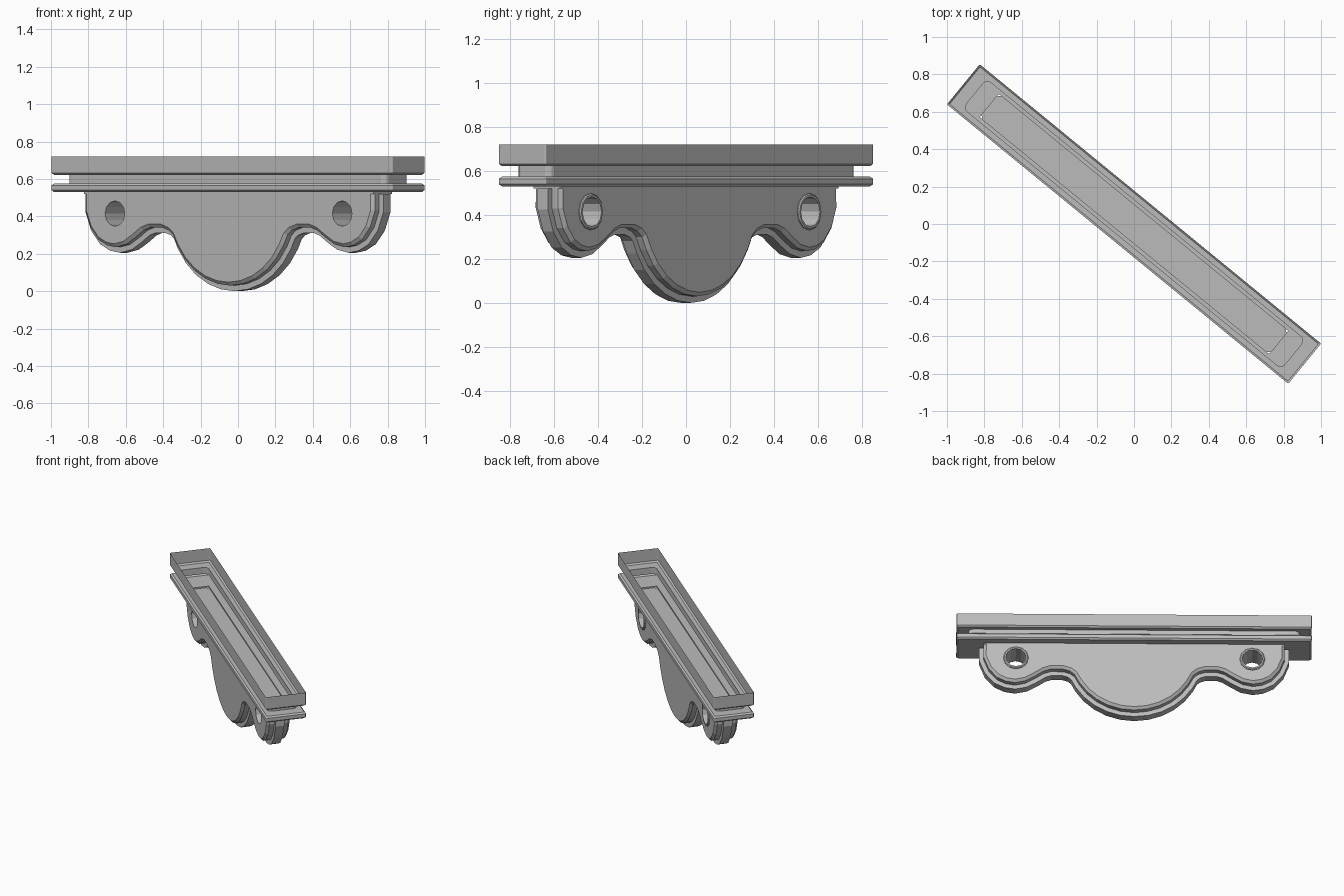
import bpy, bmesh
from math import radians, sin, cos, pi
from mathutils import Vector

cube = bpy.data.objects.get("Cube")
if cube:
    bpy.data.objects.remove(cube, do_unlink=True)

TURN = radians(-39.3)
FLOOR, BODY_TOP = 0.53, 0.52
HOLE_U, HOLE_Z, HOLE_R = 0.785, 0.415, 0.068

grey = bpy.data.materials.new("plain grey")
grey.use_nodes = True
colour = (0.5, 0.5, 0.5, 1)
grey.diffuse_color = colour
grey.node_tree.nodes["Principled BSDF"].inputs["Base Color"].default_value = colour


def loft(name, rings, cap_start=True, cap_end=True, closed_loop=False):
    """Skin a list of equal-length closed rings of points."""
    bm = bmesh.new()
    loops = [[bm.verts.new(p) for p in ring] for ring in rings]
    pairs = list(zip(loops, loops[1:]))
    if closed_loop:
        pairs.append((loops[-1], loops[0]))
    for a, b in pairs:
        n = len(a)
        for i in range(n):
            j = (i + 1) % n
            bm.faces.new((a[i], a[j], b[j], b[i]))
    if cap_start:
        bm.faces.new(loops[0][::-1])
    if cap_end:
        bm.faces.new(loops[-1])
    bmesh.ops.recalc_face_normals(bm, faces=bm.faces)
    mesh = bpy.data.meshes.new(name)
    bm.to_mesh(mesh)
    bm.free()
    mesh.materials.append(grey)
    obj = bpy.data.objects.new(name, mesh)
    obj.rotation_euler.z = TURN
    bpy.context.collection.objects.link(obj)
    return obj


def rounded_rect(z, hx, hy, r):
    pts = []
    for k, (sx, sy) in enumerate(((1, 1), (-1, 1), (-1, -1), (1, -1))):
        for s in range(4):
            a = k * pi / 2 + s * pi / 6
            pts.append((sx * (hx - r) + r * cos(a), sy * (hy - r) + r * sin(a), z))
    return pts


def circle(y, u, r, n=12):
    return [(u + r * cos(2 * pi * i / n), y, HOLE_Z + r * sin(2 * pi * i / n))
            for i in range(n)]


# Open-topped tray: rim, groove, flange and shallow recess in the floor
L, W = 1.179, 0.1385
tray = loft("tray", [rounded_rect(*s) for s in (
    (0.72, L, W, 0.006), (0.632, L, W, 0.006), (0.622, L - 0.01, W - 0.01, 0.006),
    (0.622, 1.10, 0.10, 0.03), (0.575, 1.10, 0.10, 0.03),
    (0.575, L - 0.01, W - 0.01, 0.006), (0.565, L, W, 0.006),
    (0.54, L, W, 0.006), (FLOOR, L - 0.01, W - 0.01, 0.006),
    (FLOOR, 1.0, 0.08, 0.004), (BODY_TOP, 1.0, 0.08, 0.004))],
    cap_start=False, cap_end=False)

# Scalloped outline: middle lobe is an arc, end lobes wrap the holes
half = [(0.42 * sin(a), 0.45 - 0.42 * cos(a))
        for a in (radians(d) for d in range(12, 72, 12))]
half += [(0.395, 0.30), (0.425, 0.325), (0.47, 0.34), (0.555, 0.34), (0.60, 0.325),
         (0.66, 0.285), (0.72, 0.25), (0.79, 0.235), (0.85, 0.245), (0.91, 0.275),
         (0.965, 0.34), (1.0, 0.43), (1.0, BODY_TOP)]
outline = [Vector((-u, z)) for u, z in reversed(half)] + [Vector((0, 0.03))]
outline += [Vector(p) for p in half]


def offset_ring(y, d):
    """Outline moved outwards by d, keeping its straight top edge."""
    pts = []
    last = len(outline) - 1
    for i, p in enumerate(outline):
        t = Vector((0, 0))
        if i:
            t += (p - outline[i - 1]).normalized()
        if i < last:
            t += (outline[i + 1] - p).normalized()
        t.normalize()
        q = p + d * Vector((t.y, -t.x))
        pts.append((q.x, y, BODY_TOP if i in (0, last) else q.y))
    return pts


def drill(obj):
    for side in (-1, 1):
        cutter = loft("hole_cutter", [circle(y, side * HOLE_U, HOLE_R) for y in (-0.2, 0.2)])
        cutter.hide_render = True
        mod = obj.modifiers.new("hole", "BOOLEAN")
        mod.operation = "DIFFERENCE"
        mod.solver = "EXACT"
        mod.object = cutter
        bpy.context.view_layer.update()
        bpy.context.view_layer.objects.active = obj
        bpy.ops.object.modifier_apply(modifier=mod.name)
        bpy.data.objects.remove(cutter, do_unlink=True)


# Hanging plate with bevelled edges and a raised rib round its middle
plate = loft("hanging_plate", [offset_ring(y, d) for y, d in (
    (-0.08, -0.018), (-0.065, 0), (0.065, 0), (0.08, -0.018))])
rib = loft("edge_rib", [offset_ring(y, 0.03) for y in (-0.03, 0.03)])
for part in (plate, rib):
    drill(part)

# Collars round the holes on the back
for side, label in ((-1, "right"), (1, "left")):
    u = side * HOLE_U
    loft(label + "_hole_collar", [circle(0.075, u, HOLE_R), circle(0.09, u, HOLE_R),
                                  circle(0.09, u, 0.078), circle(0.085, u, 0.084),
                                  circle(0.075, u, 0.084)],
         cap_start=False, cap_end=False, closed_loop=True)
